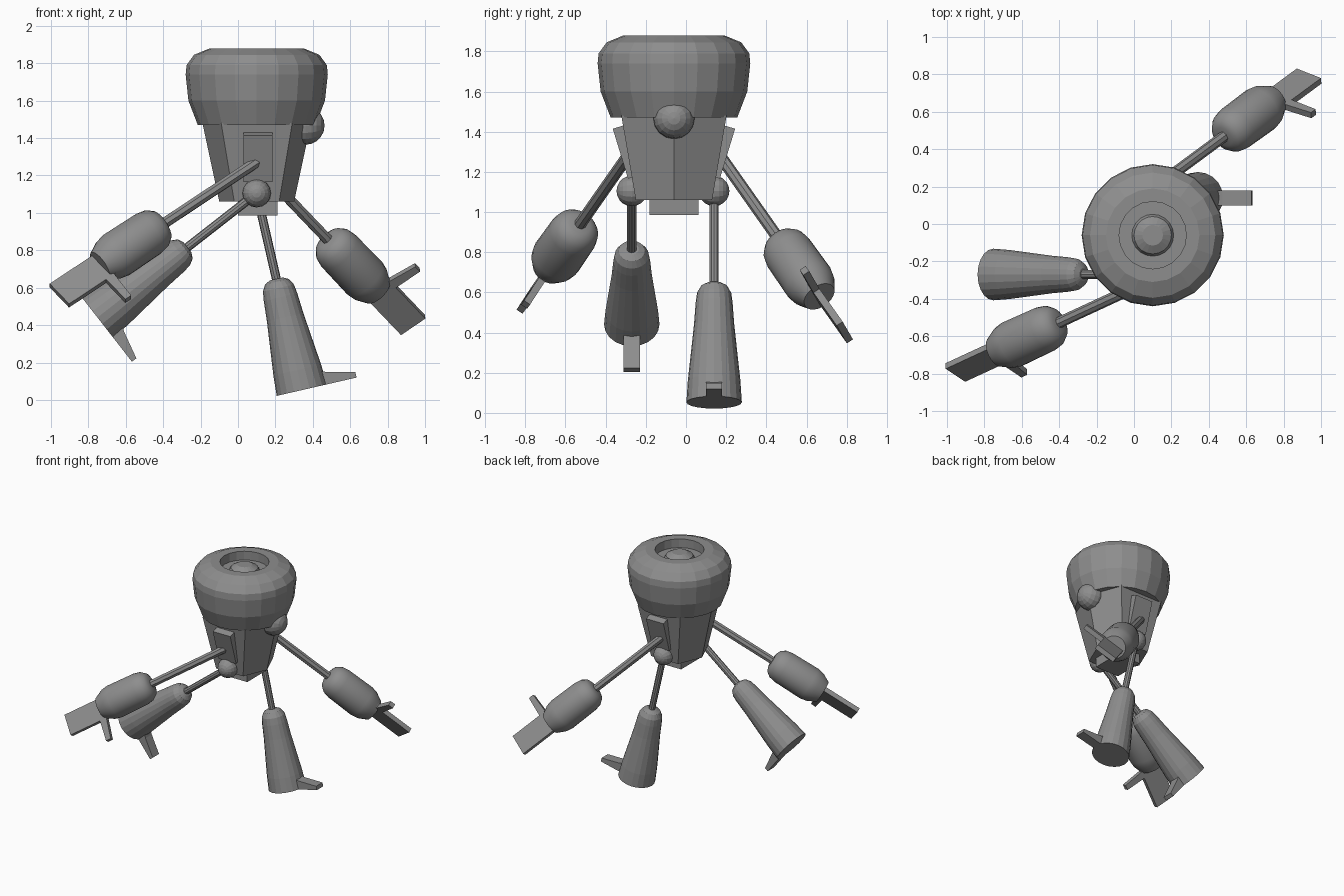
import bpy
import bmesh
from math import pi, cos, sin, radians
from mathutils import Matrix, Vector

cube = bpy.data.objects.get("Cube")
if cube:
    bpy.data.objects.remove(cube)

grey = bpy.data.materials.new("mid_grey")
GREY = (0.27, 0.27, 0.27, 1)
grey.diffuse_color = GREY
grey.use_nodes = True
grey.node_tree.nodes["Principled BSDF"].inputs["Base Color"].default_value = GREY

CX, CY = 0.1, -0.06  # body axis


def finish(name, bm, matrix, smooth=None):
    bmesh.ops.transform(bm, matrix=matrix, verts=bm.verts)
    bmesh.ops.recalc_face_normals(bm, faces=bm.faces)
    mesh = bpy.data.meshes.new(name)
    bm.to_mesh(mesh)
    bm.free()
    mesh.materials.append(grey)
    obj = bpy.data.objects.new(name, mesh)
    bpy.context.collection.objects.link(obj)
    if smooth:
        bpy.ops.object.select_all(action="DESELECT")
        obj.select_set(True)
        bpy.context.view_layer.objects.active = obj
        bpy.ops.object.shade_smooth_by_angle(angle=radians(smooth))
    return obj


def loft(name, rings, matrix, smooth=None):
    """Skin a stack of equal-sized point rings and cap both ends."""
    bm = bmesh.new()
    loops = [[bm.verts.new(p) for p in ring] for ring in rings]
    n = len(loops[0])
    for a, b in zip(loops, loops[1:]):
        for i in range(n):
            j = (i + 1) % n
            bm.faces.new((a[i], a[j], b[j], b[i]))
    bm.faces.new(loops[0])
    bm.faces.new(loops[-1])
    return finish(name, bm, matrix, smooth)


def lathe(name, profile, sides, matrix, smooth=None):
    turn = [2 * pi * i / sides for i in range(sides)]
    rings = [[(r * cos(a), r * sin(a), z) for a in turn] for r, z in profile]
    return loft(name, rings, matrix, smooth)


def prism(name, outline, half, matrix):
    """Extrude an outline in local xz along local y."""
    rings = [[(x, y, z) for x, z in outline] for y in (-half, half)]
    return loft(name, rings, matrix)


def box(name, size, matrix):
    bm = bmesh.new()
    bmesh.ops.create_cube(bm, size=1, matrix=Matrix.Diagonal((*size, 1)))
    return finish(name, bm, matrix)


def ball(name, radius, centre, axis):
    bm = bmesh.new()
    bmesh.ops.create_uvsphere(bm, u_segments=16, v_segments=10, radius=radius)
    turn = Matrix.Rotation(pi / 2, 4, axis)
    return finish(name, bm, Matrix.Translation(centre) @ turn)


def limb_frame(origin, along, across):
    """Local z runs along the limb, local x points to the thumb or toe."""
    d = Vector(along).normalized()
    w = Vector(across)
    w = (w - d * w.dot(d)).normalized()
    n = d.cross(w)
    frame = Matrix((w, n, d)).transposed().to_4x4()
    return Matrix.Translation(origin) @ frame


axis = Matrix.Translation((CX, CY, 0))

# Head with a recessed top and a small dome inside it
lathe("head", [(0.315, 1.47), (0.365, 1.6), (0.38, 1.74), (0.375, 1.79),
               (0.335, 1.845), (0.25, 1.88), (0.18, 1.88), (0.18, 1.81),
               (0.112, 1.81), (0.1, 1.835), (0.055, 1.86)], 20, axis)
ball("nose", 0.103, (0.36, CY, 1.467), "Y")

# Tapered six-sided torso and hip block


def hexagon(point, flat, depth, z):
    return [(point, 0, z), (flat, depth, z), (-flat, depth, z),
            (-point, 0, z), (-flat, -depth, z), (flat, -depth, z)]


loft("torso", [hexagon(0.2, 0.12, 0.19, 1.06),
               hexagon(0.29, 0.19, 0.262, 1.48)], axis)
box("hip_block", (0.21, 0.245, 0.1), Matrix.Translation((0.105, CY, 1.035)))

# Limb profiles, measured from the joint
FOREARM = [(0.055, 0.63), (0.09, 0.645), (0.115, 0.68), (0.125, 0.73),
           (0.128, 0.95), (0.118, 1.0), (0.085, 1.065)]
SHIN = [(0.035, 0.47), (0.065, 0.485), (0.085, 0.52), (0.092, 0.57),
        (0.1, 0.68), (0.115, 0.82), (0.131, 0.97), (0.138, 1.08)]
HAND = [(-0.068, 1.0), (0.097, 1.0), (0.097, 1.045), (0.26, 1.06),
        (0.26, 1.1), (0.097, 1.1), (0.097, 1.355), (-0.068, 1.355)]
TOE = [(0.1, 0.995), (0.15, 1.015), (0.3, 1.05), (0.3, 1.08), (0.1, 1.08)]

# Side, arm direction, thumb direction, leg direction, toe direction
SIDES = [
    ("left", 1, (0.616, 0.454, -0.644), (0.79, -0.3, 0.52),
     (0.242, 0, -1.055), (1, 0, 0.23)),
    ("right", -1, (-0.778, -0.36, -0.515), (0.63, -0.42, -0.65),
     (-0.837, 0, -0.653), (0.616, 0, -0.79)),
]

for side, s, arm, thumb, leg, toe in SIDES:
    # Shoulder plate lying on the sloping torso side
    tilt = Matrix.Rotation(radians(-17 * s), 4, "X")
    place = Matrix.Translation((0.108, CY + s * 0.235, 1.3))
    box(side + "_shoulder_plate", (0.155, 0.066, 0.26), place @ tilt)

    # Arm
    m = limb_frame((0.09, CY + s * 0.24, 1.265), arm, thumb)
    lathe(side + "_arm_rod", [(0.03, -0.03), (0.03, 0.7)], 8, m)
    lathe(side + "_forearm", FOREARM, 24, m, 40)
    prism(side + "_hand", HAND, 0.018, m)

    # Leg
    hip = (0.1, CY - 0.005 + s * 0.205, 1.105)
    ball(side + "_hip_joint", 0.076, hip, "X")
    m = limb_frame(hip, leg, toe)
    lathe(side + "_leg_rod", [(0.024, 0), (0.024, 0.52)], 10, m)
    lathe(side + "_shin", SHIN, 20, m)
    prism(side + "_toe", TOE, 0.04, m)
